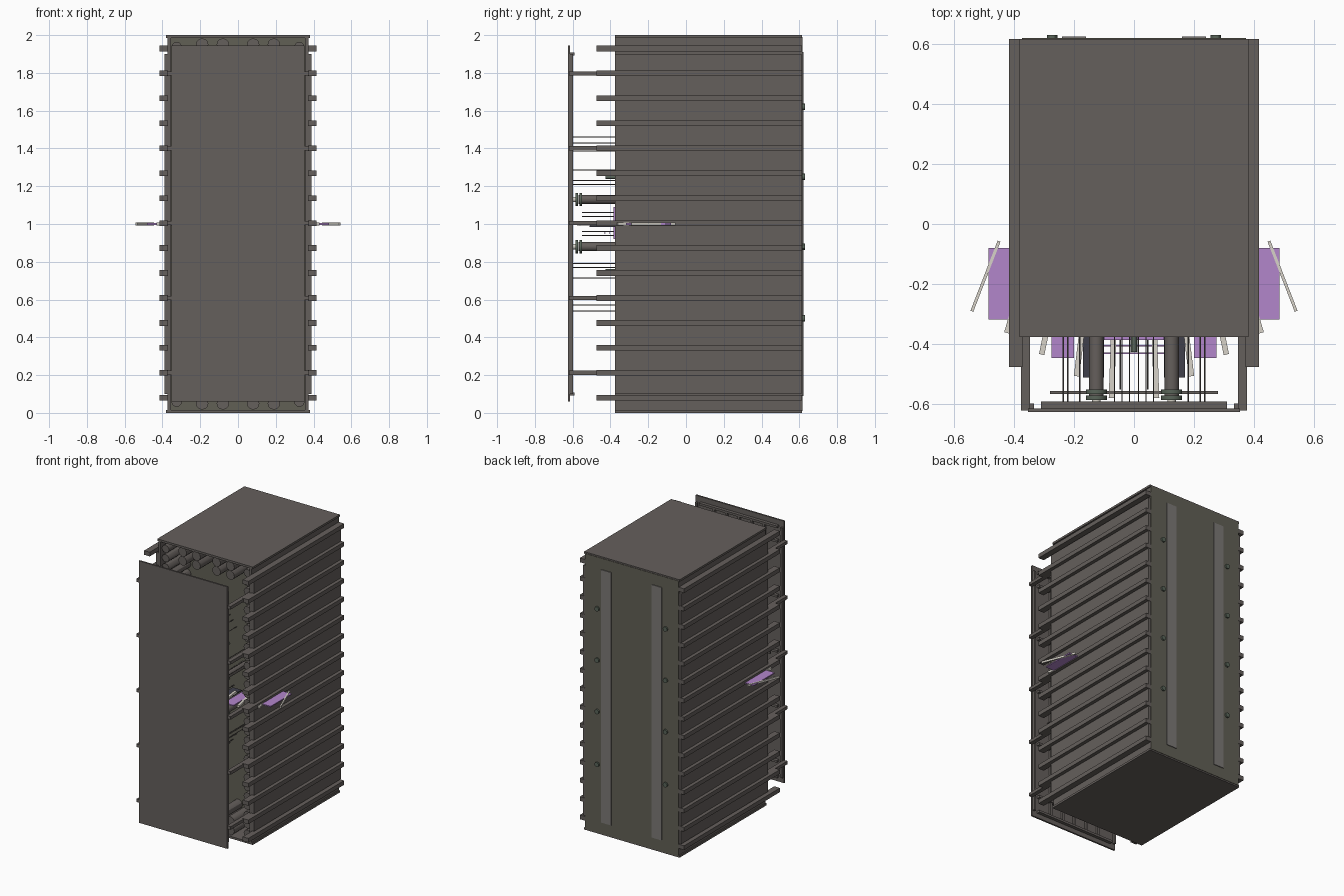
import bpy, bmesh, math
from mathutils import Vector, Matrix

if "Cube" in bpy.data.objects:
    bpy.data.objects.remove(bpy.data.objects["Cube"])

def material(name, rgb):
    m = bpy.data.materials.new(name)
    m.diffuse_color = (*rgb, 1)
    m.use_nodes = True
    m.node_tree.nodes["Principled BSDF"].inputs["Base Color"].default_value = m.diffuse_color
    return m

STEEL = material("dark_steel", (0.13, 0.115, 0.107))
OLIVE = material("olive_steel", (0.12, 0.115, 0.09))
LIGHT = material("strip_steel", (0.20, 0.19, 0.18))
GREEN = material("green_metal", (0.10, 0.13, 0.10))
NAVY = material("dark_plate", (0.05, 0.05, 0.07))
CREAM = material("cream", (0.68, 0.65, 0.58))
PURPLE = material("purple", (0.45, 0.24, 0.60))

def finish(name, bm, mat, smooth=False):
    me = bpy.data.meshes.new(name)
    bm.to_mesh(me)
    bm.free()
    me.materials.append(mat)
    ob = bpy.data.objects.new(name, me)
    bpy.context.collection.objects.link(ob)
    if smooth:
        bpy.ops.object.select_all(action='DESELECT')
        ob.select_set(True)
        bpy.context.view_layer.objects.active = ob
        bpy.ops.object.shade_smooth_by_angle()
    return ob

def boxes(name, ranges, mat):
    """Boxes given as (x0, x1, y0, y1, z0, z1), joined in one object."""
    bm = bmesh.new()
    for x0, x1, y0, y1, z0, z1 in ranges:
        size = Matrix.Diagonal((x1 - x0, y1 - y0, z1 - z0, 1))
        mid = Matrix.Translation(((x0 + x1) / 2, (y0 + y1) / 2, (z0 + z1) / 2))
        bmesh.ops.create_cube(bm, size=1, matrix=mid @ size)
    return finish(name, bm, mat)

def rods(name, items, mat, sides=16):
    """Cylinders along y given as (x, z, y0, y1, radius)."""
    bm = bmesh.new()
    for x, z, y0, y1, r in items:
        m = Matrix.Translation((x, (y0 + y1) / 2, z)) @ Matrix.Rotation(math.pi / 2, 4, 'X')
        bmesh.ops.create_cone(bm, cap_ends=True, segments=sides, radius1=r,
                              radius2=r, depth=y1 - y0, matrix=m)
    return finish(name, bm, mat, True)

def both(ranges):
    """Mirror box ranges across x = 0."""
    return ranges + [(-b, -a, *rest) for a, b, *rest in ranges]

# Open-fronted cabinet
boxes("cabinet_roof", [(-.38, .38, -.375, .615, 1.985, 2)], STEEL)
boxes("cabinet_floor", [(-.38, .38, -.375, .615, 0, .015)], STEEL)
boxes("cabinet_walls", both([(.355, .372, -.375, .615, .015, 1.985)]), STEEL)
boxes("cabinet_side_plates", both([(.37, .39, -.375, .612, .1, 1.9)]), STEEL)
boxes("cabinet_back", [(-.372, .372, .6, .618, .01, 1.99)], OLIVE)
boxes("inner_wall", [(-.356, .356, -.11, -.09, .015, 1.985)], OLIVE)

# Side rails, with every third one carrying the front panel
levels = [.08 + i * .1321 for i in range(15)]
boxes("side_rails", both([(.37, .415, -.475, .615, z - .015, z + .015) for z in levels]), STEEL)
boxes("panel_arms", both([(.345, .375, -.62, -.3, z - .011, z + .011)
                          for z in levels[1::3]]), STEEL)

# Back strips and bolts
boxes("back_strips", both([(.16, .24, .616, .623, .09, 1.91)]), LIGHT)
rods("back_bolts", [(s * .272, z, .61, .629, .017) for s in (-1, 1)
                    for z in (.5, .88, 1.25, 1.62)], GREEN, 12)

# Front panel with its ribbed frame behind
boxes("front_panel", [(-.352, .352, -.625, -.613, .06, 1.945)], STEEL)
boxes("panel_ribs", [(x - .008, x + .008, -.614, -.597, .1, 1.9)
                     for x in (-.34, -.2, -.1, 0, .1, .2, .34)], STEEL)
boxes("panel_crossbars", [(-.31, .31, -.614, -.59, z - .008, z + .008)
                          for z in [.1, 1.9] + levels[1::3]], STEEL)
boxes("centre_bar", [(-.28, .28, -.566, -.555, .992, 1.008)], STEEL)

# Cylindrical modules lining the opening
edge = [(s * .325, .06 + i * .067) for s in (-1, 1) for i in range(29)]
ends = [(x, z) for x in (-.19, -.08, .08, .19) for z in (.05, .115, 1.885, 1.95)]
rods("edge_modules", [(x, z, -.36, -.1, .028) for x, z in edge], STEEL, 12)
rods("end_modules", [(x, z, -.36, -.1, .033) for x, z in ends], STEEL, 12)

# Four flanged ports
ports = [(x, z) for x in (-.125, .125) for z in (.88, 1.13)]
rods("port_tubes", [(x, z, -.57, -.1, .024) for x, z in ports], STEEL, 24)
rods("port_flanges", [(x, z, y, y + .014, .035) for x, z in ports
                      for y in (-.585, -.565)], GREEN, 24)
rods("port_tips", [(x, z, -.6, -.58, .014) for x, z in ports], CREAM, 16)

# Thin guide wires between inner wall and panel
wire_x = [.015, .04, .065, .18, .22, .235]
wire_z = [1.46, 1.43, 1.385, 1.285, 1.23, 1.21]
rods("guide_wires", [(s * x, z, -.598, -.1, .0025) for x, h in zip(wire_x, wire_z)
                     for s in (-1, 1) for z in (h, 2 - h)], STEEL, 6)
rods("centre_wires", [(s * .045, z, -.55, -.1, .003) for s in (-1, 1)
                      for z in (.94, .96, 1.04, 1.06)], STEEL, 6)

# Small knobs in the middle
rods("knobs", [(0, z, -.425, -.1, .012) for z in (.75, 1, 1.25)], GREEN, 12)

# Fan of slim bars in a chevron
bm = bmesh.new()
for s in (-1, 1):
    for i in range(5):
        angle = math.radians(2 + 4.8 * i)
        tip = Vector((s * (.075 + .116 * i), -.578 + .072 * i, 1))
        back = Vector((-s * math.sin(angle), math.cos(angle), 0))
        m = (Matrix.Translation(tip + back * .125) @ Matrix.Rotation(s * angle, 4, 'Z')
             @ Matrix.Diagonal((.018 if i < 4 else .01, .25, .014, 1)))
        bmesh.ops.create_cube(bm, size=1, matrix=m)
finish("fan_bars", bm, CREAM)

# Purple and dark plates between the bars
boxes("purple_plates", both([(.385, .483, -.318, -.08, .996, 1.004),
                             (.2, .275, -.445, -.2, .996, 1.004)]), PURPLE)
boxes("purple_core", [(-.1, .1, -.385, -.37, .92, 1.09)], PURPLE)
boxes("purple_crossbars", [(-.1, .1, y - .003, y + .003, .95, .956) for y in (-.43, -.405)], PURPLE)
boxes("dark_plates", both([(.1, .17, -.51, -.2, .985, .993)]), NAVY)
